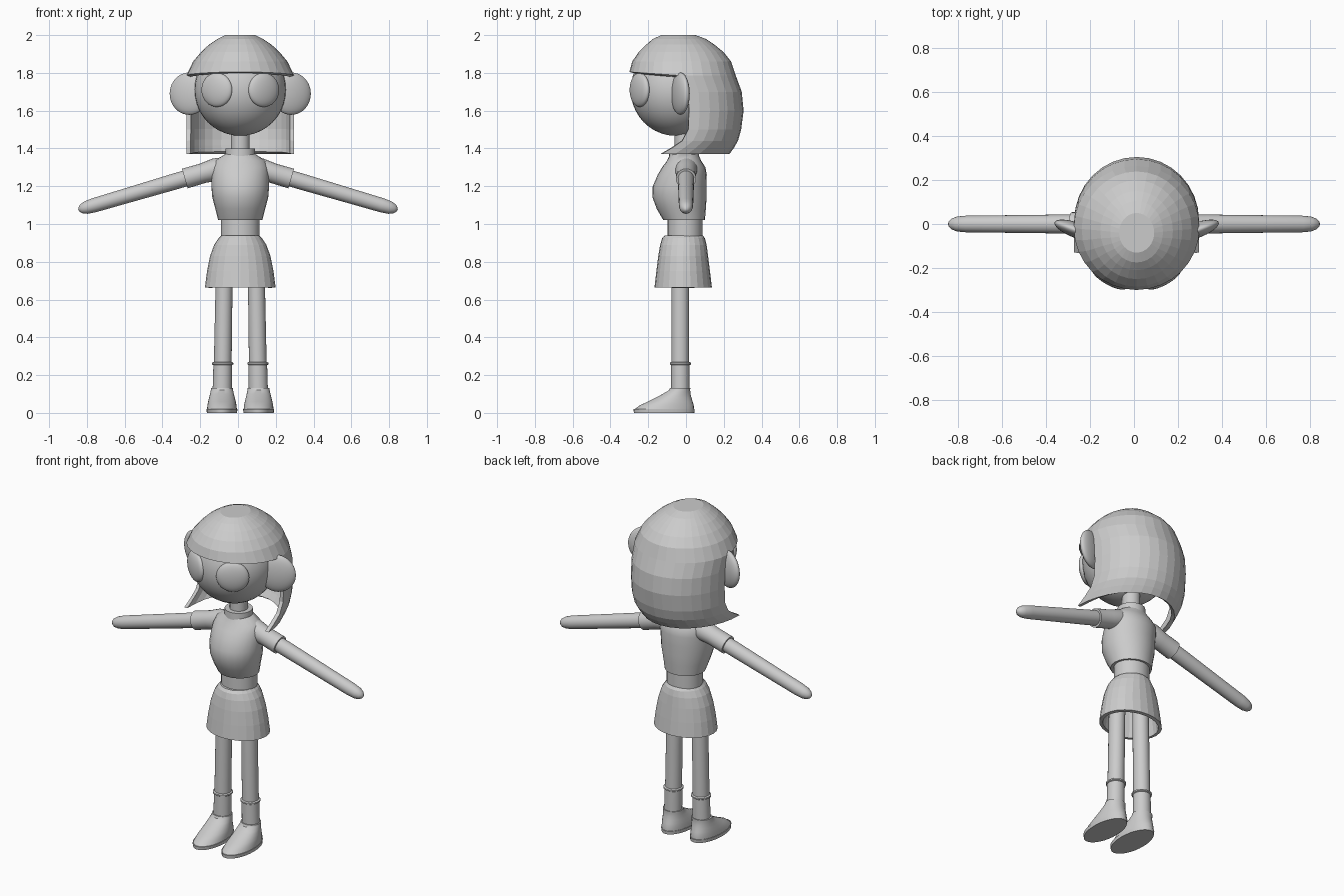
import bpy, math
from mathutils import Vector, Matrix

if "Cube" in bpy.data.objects:
    bpy.data.objects.remove(bpy.data.objects["Cube"])

CX = 0.012  # body centre line

grey = bpy.data.materials.new("plain_grey")
grey.diffuse_color = (0.6, 0.6, 0.6, 1)
grey.use_nodes = True
grey.node_tree.nodes["Principled BSDF"].inputs["Base Color"].default_value = grey.diffuse_color


def make(name, verts, faces, smooth=True, thickness=0):
    mesh = bpy.data.meshes.new(name)
    mesh.from_pydata(verts, [], faces)
    ob = bpy.data.objects.new(name, mesh)
    bpy.context.collection.objects.link(ob)
    mesh.materials.append(grey)
    if thickness:
        mod = ob.modifiers.new("shell", "SOLIDIFY")
        mod.thickness, mod.offset = thickness, -1
    if smooth:
        bpy.ops.object.select_all(action="DESELECT")
        ob.select_set(True)
        bpy.context.view_layer.objects.active = ob
        bpy.ops.object.shade_smooth_by_angle(angle=math.radians(35))
    return ob


def loft(name, rings, n=24, tilt=0, bottom=True, top=True, **kw):
    """Skin rings of (x, y, z, rx, ry); each ring is tilted about the y axis."""
    rot = Matrix.Rotation(tilt, 3, "Y")
    verts = []
    for x, y, z, rx, ry in rings:
        for j in range(n):
            a = math.tau * j / n
            verts.append(Vector((x, y, z)) + rot @ Vector((rx * math.cos(a), ry * math.sin(a), 0)))
    faces = []
    for r in range(len(rings) - 1):
        for j in range(n):
            k = (j + 1) % n
            faces.append((r * n + j, r * n + k, (r + 1) * n + k, (r + 1) * n + j))
    if bottom:
        faces.append(tuple(reversed(range(n))))
    if top:
        faces.append(tuple(range(len(verts) - n, len(verts))))
    return make(name, verts, faces, **kw)


def ball(name, loc, scale, turn=0):
    bpy.ops.mesh.primitive_uv_sphere_add(segments=32, ring_count=20, location=loc, rotation=(0, 0, turn))
    ob = bpy.context.object
    ob.name, ob.scale = name, scale
    ob.data.materials.append(grey)
    bpy.ops.object.shade_smooth()


def upright(rows):
    return [(CX, y, z, rx, ry) for z, y, rx, ry in rows]


# Torso, waist, skirt, collar and neck
loft("shirt", upright([
    (1.02, -.01, .117, .11), (1.08, -.025, .132, .13), (1.14, -.034, .148, .143),
    (1.20, -.034, .153, .142), (1.26, -.02, .153, .13), (1.30, -.012, .15, .115),
    (1.335, -.01, .135, .09), (1.37, -.01, .08, .075)]))
loft("waist", upright([(.92, -.005, .103, .093), (1.03, -.005, .103, .093)]))
loft("skirt", upright([
    (.665, -.015, .187, .152), (.75, -.015, .176, .142), (.83, -.015, .16, .132),
    (.89, -.014, .138, .123), (.925, -.013, .115, .113), (.94, -.012, .1, .1)]),
    bottom=False, smooth=False, thickness=.02)
loft("collar", upright([(1.355, -.01, .08, .08), (1.40, -.01, .078, .078)]))
loft("neck", upright([(1.38, -.01, .05, .05), (1.55, -.01, .05, .05)]))

# Head
ball("head", (CX, -.055, 1.71), (.243, .238, .243))

for s, side in ((-1, "right"), (1, "left")):
    # Face parts
    ball(side + "_ear", (CX + s * .27, -.03, 1.69), (.11, .035, .112), s * .35)
    ball(side + "_eye", (CX + s * .124, -.245, 1.71), (.092, .032, .09), s * .52)

    # Sleeve and arm, running outwards and down
    tilt = math.radians(106.4)
    dx, dz = math.sin(tilt), math.cos(tilt)

    def limb(rows):
        return [(s * (.09 + d * dx), 0, 1.297 + d * dz, r, r) for d, r in rows]

    loft(side + "_sleeve", limb([(-.02, .052), (.03, .06), (.1, .053), (.2, .054)]), tilt=s * tilt)
    loft(side + "_arm", limb([
        (.1, .042), (.25, .043), (.5, .04), (.7, .038), (.745, .034),
        (.77, .025), (.783, .012), (.787, .003)]), tilt=s * tilt)

    # Leg, sock, sock cuff and shoe
    loft(side + "_leg", [(CX + s * .093, -.03, .25, .047, .047),
                         (CX + s * .083, -.03, .85, .044, .047)])
    loft(side + "_sock", [(CX + s * .096, -.03, .1, .051, .049),
                          (CX + s * .093, -.03, .262, .049, .049)])
    loft(side + "_sock_cuff", [(CX + s * .093, -.03, z, r, r)
                               for z, r in ((.253, .05), (.257, .056), (.265, .056), (.269, .05))])
    fx = CX + s * .097
    loft(side + "_sole", [(fx, -.116, 0, .08, .16), (fx, -.116, .02, .082, .162)], n=32)
    loft(side + "_shoe", [(fx, y, z, rx, ry) for z, y, rx, ry in (
        (.02, -.115, .079, .157), (.04, -.102, .077, .143), (.06, -.083, .073, .118),
        (.08, -.066, .068, .095), (.1, -.05, .063, .074), (.12, -.034, .059, .056),
        (.132, -.031, .058, .054))], n=32)

# Hair: full rings form the cap and fringe, half rings form the long back
N, H = 32, 16
curtain = [(1.37, -.13, .23), (1.405, -.07, .255), (1.44, -.02, .275), (1.5, .012, .292),
           (1.6, .016, .305), (1.7, .012, .295)]            # z, front y, back y
cap = [(1.805, -.018, .286, .282), (1.86, -.023, .25, .262), (1.91, -.026, .208, .225),
       (1.95, -.03, .165, .18), (1.98, -.035, .12, .14), (2.0, -.04, .08, .09)]
verts, faces = [], []
for z, front, back in curtain:
    for j in range(H + 1):
        a = math.pi * j / H
        verts.append((CX + .284 * math.cos(a), front + (back - front) * math.sin(a), z))
base = len(verts)
for i, (z, y, rx, ry) in enumerate(cap):
    for j in range(N):
        a = math.tau * j / N
        drop = .02 * (1 + min(0, math.sin(a))) if i == 0 else 0
        verts.append((CX + rx * math.cos(a), y + ry * math.sin(a), z - drop))
for r in range(len(curtain)):
    lo = r * (H + 1)
    hi = base if r == len(curtain) - 1 else lo + H + 1
    for j in range(H):
        faces.append((lo + j, lo + j + 1, hi + j + 1, hi + j))
for r in range(len(cap) - 1):
    lo, hi = base + r * N, base + (r + 1) * N
    for j in range(N):
        k = (j + 1) % N
        faces.append((lo + j, lo + k, hi + k, hi + j))
faces.append(tuple(range(len(verts) - N, len(verts))))
make("hair", verts, faces, smooth=False, thickness=.022)
